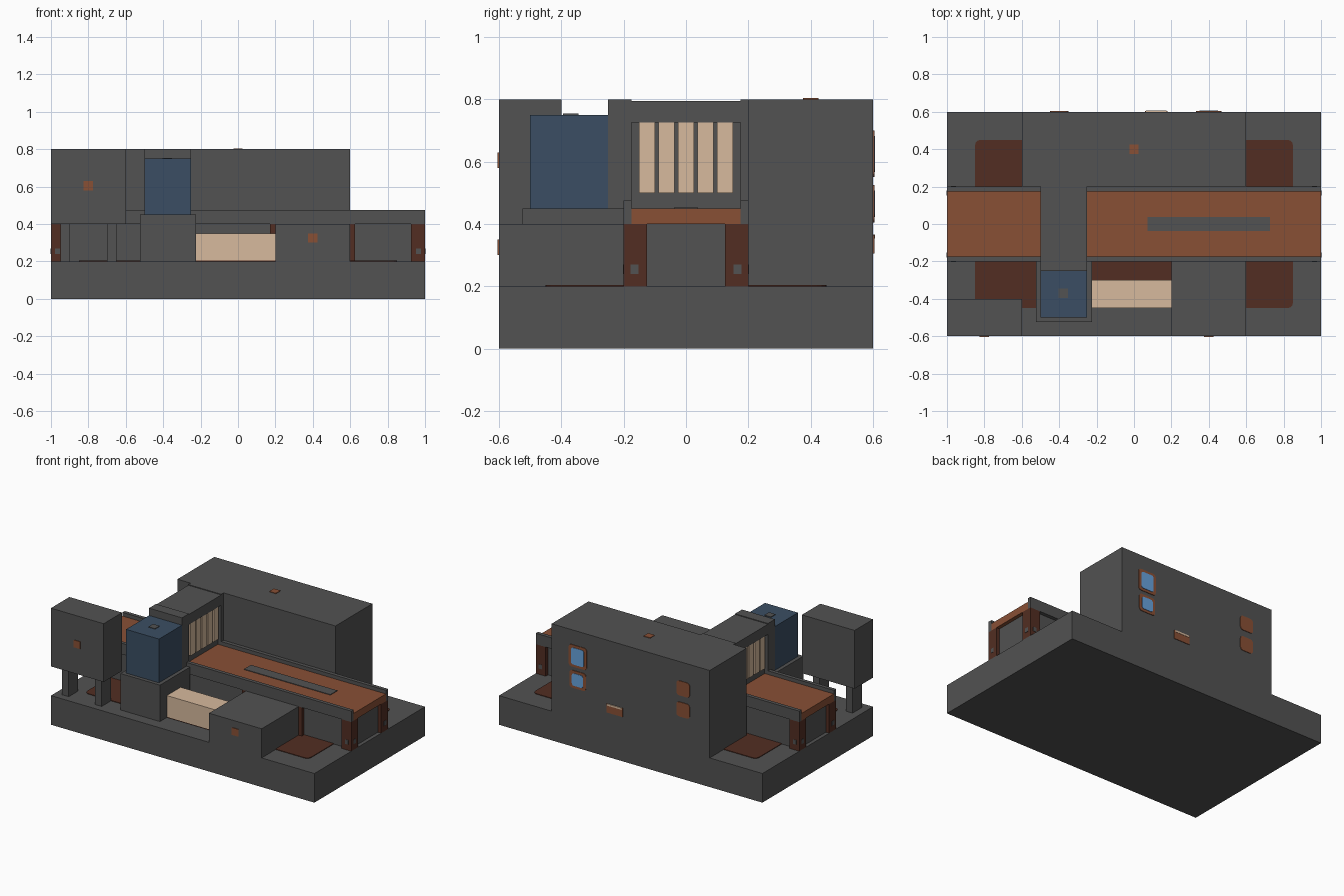
import bpy

if "Cube" in bpy.data.objects:
    bpy.data.objects.remove(bpy.data.objects["Cube"])

def material(name, rgb):
    m = bpy.data.materials.new(name)
    m.diffuse_color = (*rgb, 1)
    m.use_nodes = True
    m.node_tree.nodes["Principled BSDF"].inputs["Base Color"].default_value = m.diffuse_color
    return m

GREY = material("dark grey", (0.085, 0.085, 0.085))
RUST = material("rust brown", (0.25, 0.08, 0.036))
BROWN = material("dark brown", (0.085, 0.027, 0.016))
NAVY = material("slate blue", (0.043, 0.076, 0.125))
CREAM = material("cream", (0.68, 0.49, 0.34))
SKY = material("sky blue", (0.14, 0.37, 0.72))

def box(name, x, y, z, mat):
    """Axis-aligned box from (min, max) ranges."""
    bpy.ops.mesh.primitive_cube_add(size=1, location=[(a + b) / 2 for a, b in (x, y, z)])
    o = bpy.context.object
    o.name = name
    o.scale = [b - a for a, b in (x, y, z)]
    bpy.ops.object.transform_apply(location=False, rotation=False, scale=True)
    o.data.materials.append(mat)
    return o

def plate(name, axis, at, u, v, size, mat, t=0.004):
    """Thin plate on the plane axis=at, growing by t, centred at (u, v)."""
    r = [(u - size[0] / 2, u + size[0] / 2), (v - size[1] / 2, v + size[1] / 2)]
    r.insert(axis, tuple(sorted((at - abs(t) * 0.2 * (1 if t > 0 else -1), at + t))))
    return box(name, *r, mat)

def round_corners(o, axis, width):
    """Bevel only the edges that run along the given axis."""
    me = o.data
    w = me.attributes.new("bevel_weight_edge", 'FLOAT', 'EDGE')
    for e in me.edges:
        d = me.vertices[e.vertices[0]].co - me.vertices[e.vertices[1]].co
        w.data[e.index].value = 1.0 if abs(d[axis]) > 0.9 * d.length else 0.0
    b = o.modifiers.new("rounded corners", 'BEVEL')
    b.limit_method, b.width, b.segments = 'WEIGHT', width, 3

# base and floor inlay
box("base", (-1, 1), (-.6, .6), (0, .2), GREY)
inlay = plate("floor_inlay", 2, .2, 0, 0, (1.7, .9), BROWN)
round_corners(inlay, 2, .03)

# conveyor
box("conveyor_core", (-.975, .975), (-.175, .175), (.19, .4), GREY)
box("belt", (-1, 1), (-.175, .175), (.4, .45), RUST)
plate("belt_slot", 2, .45, .4, 0, (.655, .075), GREY)
for s in (-1, 1):
    box("conveyor_rail", (-1, 1), sorted((s * .175, s * .2)), (.4, .475), GREY)
    for e in (-1, 1):
        box("conveyor_leg", sorted((e * .925, e)), sorted((s * .125, s * .2)), (.2, .4), BROWN)
        plate("leg_end_bolt", 0, e, s * .165, .255, (.026, .03), GREY, e * .002)
        plate("leg_side_bolt", 1, s * .2, e * .965, .255, (.026, .03), GREY, s * .002)

# back housing with its details
box("back_housing", (-.6, .6), (.2, .6), (.2, .8), GREY)
plate("housing_button", 2, .8, 0, .4, (.05, .05), RUST)
for z, w, h in ((.625, .137, .15), (.465, .125, .12)):
    round_corners(plate("window_frame", 1, .6, .4, z, (w, h), RUST), 1, .02)
    round_corners(plate("window_pane", 1, .6, .4, z, (w - .04, h - .035), SKY, .007), 1, .015)
for z in (.62, .475):
    round_corners(plate("back_panel", 1, .6, -.4, z, (.1, .1), RUST), 1, .02)
plate("vent", 1, .6, .12, .335, (.12, .06), RUST)
plate("vent_lip", 1, .6, .12, .36, (.11, .012), CREAM, .006)

# scanner tunnel over the belt
box("tunnel_core", (-.475, -.275), (-.18, .18), (.45, .75), GREY)
box("tunnel_front_wall", (-.5, -.25), (-.25, -.175), (.45, .8), GREY)
box("tunnel_back_wall", (-.5, -.25), (.175, .2), (.45, .8), GREY)
box("tunnel_roof", (-.5, -.25), (-.175, .175), (.725, .795), GREY)
for i in range(-2, 3):
    for x in (-.485, -.265):
        box("curtain_strip", (x - .011, x + .011), (i * .0625 - .025, i * .0625 + .025), (.5, .725), CREAM)

# blue cabinet on its pedestal
box("pedestal", (-.525, -.225), (-.525, -.2), (.2, .45), GREY)
box("blue_cabinet", (-.5, -.25), (-.5, -.25), (.45, .75), NAVY)
plate("cabinet_button", 2, .75, -.378, -.37, (.05, .05), GREY)

# cream roll and front block
box("cream_drum", (-.225, .2), (-.45, -.3), (.2, .35), CREAM)
box("front_block", (.2, .6), (-.6, -.2), (.2, .4), GREY)
plate("block_button", 1, -.6, .4, .325, (.05, .05), RUST, -.004)
box("block_backing", (.172, .625), (-.2, -.175), (.2, .4), BROWN)

# screen on two legs
box("screen_box", (-1, -.6), (-.6, -.4), (.4, .8), GREY)
plate("screen_button", 1, -.6, -.8, .605, (.05, .05), RUST, -.004)
for x in (-.95, -.7):
    box("screen_leg", (x, x + .05), (-.55, -.45), (.2, .4), GREY)
